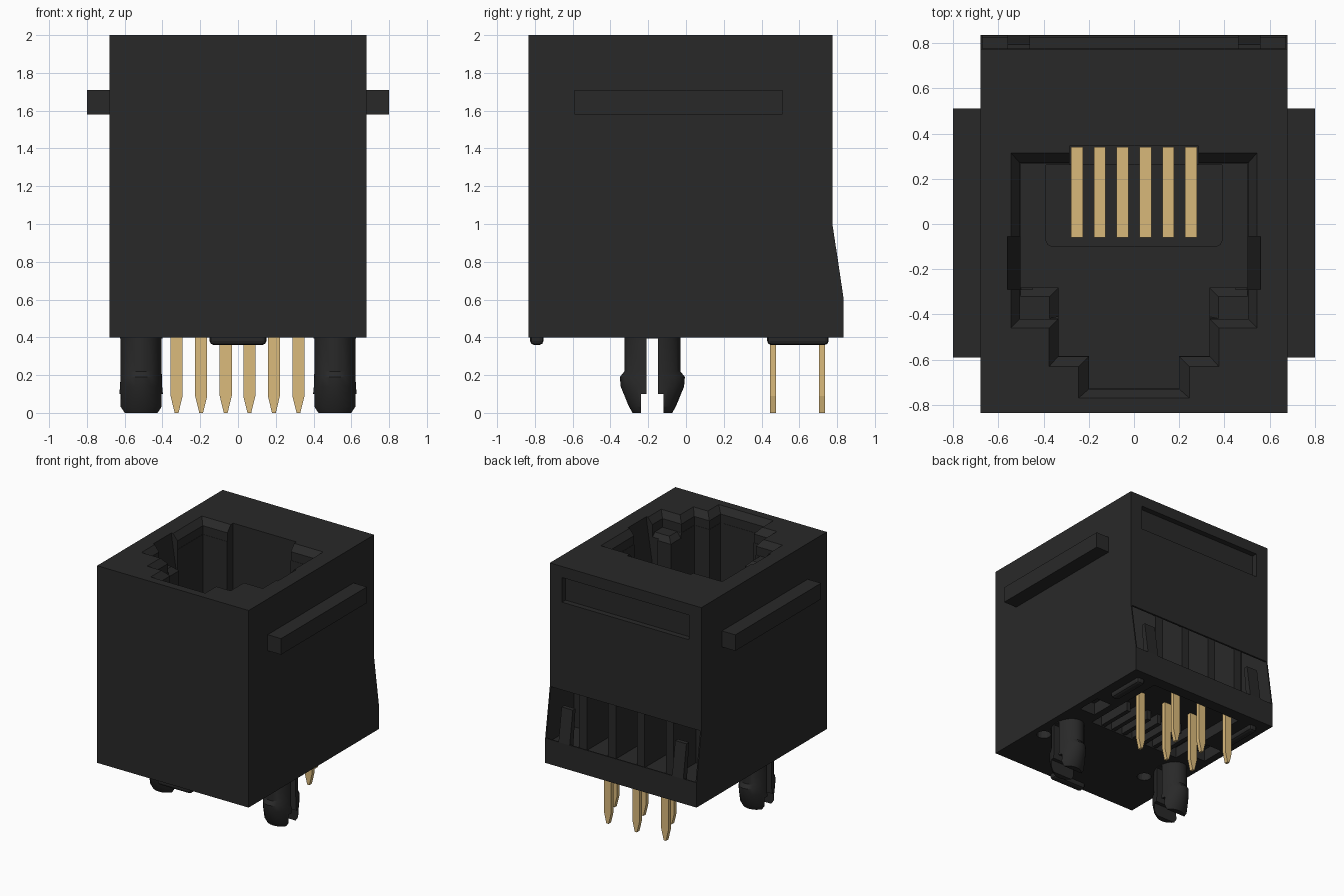
import bpy, bmesh, math

if "Cube" in bpy.data.objects:
    bpy.data.objects.remove(bpy.data.objects["Cube"], do_unlink=True)


def material(name, rgb):
    m = bpy.data.materials.new(name)
    m.use_nodes = True
    m.diffuse_color = (*rgb, 1)
    b = m.node_tree.nodes["Principled BSDF"]
    b.inputs["Base Color"].default_value = (*rgb, 1)
    b.inputs["Roughness"].default_value = 0.6
    return m


BLACK = material("black plastic", (0.022, 0.022, 0.022))
GOLD = material("gold metal", (0.71, 0.495, 0.2))


def loft(name, rings, mat=BLACK, bevel=0):
    """Closed solid through rings of equal point count."""
    bm = bmesh.new()
    vr = [[bm.verts.new(p) for p in r] for r in rings]
    n = len(vr[0])
    for a, b in zip(vr, vr[1:]):
        for i in range(n):
            j = (i + 1) % n
            bm.faces.new((a[i], a[j], b[j], b[i]))
    bm.faces.new(vr[0])
    bm.faces.new(vr[-1])
    if bevel:
        bmesh.ops.bevel(bm, geom=bm.edges[:], offset=bevel, segments=2,
                        profile=0.5, affect='EDGES')
    bmesh.ops.recalc_face_normals(bm, faces=bm.faces[:])
    me = bpy.data.meshes.new(name)
    bm.to_mesh(me)
    bm.free()
    me.materials.append(mat)
    ob = bpy.data.objects.new(name, me)
    bpy.context.collection.objects.link(ob)
    return ob


def side_prism(name, x0, x1, yz, mat=BLACK):
    return loft(name, [[(x, y, z) for y, z in yz] for x in (x0, x1)], mat)


def upright(name, levels):
    """Loft of (outline, z) levels."""
    return loft(name, [[(x, y, z) for x, y in o] for o, z in levels])


def box(name, x0, x1, y0, y1, z0, z1, bevel=0):
    base = [(x0, y0), (x1, y0), (x1, y1), (x0, y1)]
    return loft(name, [[(x, y, z) for x, y in base] for z in (z0, z1)], BLACK, bevel)


def ellipse(cx, cy, rx, ry, z, n=24):
    return [(cx + rx * math.cos(2 * math.pi * i / n),
             cy + ry * math.sin(2 * math.pi * i / n), z) for i in range(n)]


def cut(ob, cutter):
    cutter.hide_render = True
    mod = ob.modifiers.new("cut", 'BOOLEAN')
    mod.operation = 'DIFFERENCE'
    mod.solver = 'EXACT'
    mod.object = cutter
    bpy.context.view_layer.objects.active = ob
    bpy.ops.object.modifier_apply(modifier=mod.name)
    bpy.data.objects.remove(cutter, do_unlink=True)


def mirrored(half):
    return half + [(-x, y) for x, y in reversed(half)]


# Housing with a flared back foot
housing = side_prism("housing", -0.68, 0.68, [
    (-0.835, 0.4), (0.835, 0.4), (0.835, 0.6), (0.775, 1.0), (0.775, 2.0), (-0.835, 2.0)])

# Plug cavity: chamfered mouth, corner ledges with a chamfered rim, then the deep well
outer = mirrored([(.545, .315), (.545, -.46), (.375, -.46), (.375, -.63), (.245, -.63), (.245, -.77)])
inner = mirrored([(.505, .27), (.505, -.42), (.335, -.42), (.335, -.585), (.2, -.585), (.2, -.73)])
well = mirrored([(.503, .268), (.503, -.28), (.333, -.28), (.333, -.41),
                 (.333, -.418), (.333, -.583), (.198, -.583), (.198, -.728)])
rim = mirrored([(.503, .268), (.503, -.32), (.373, -.32), (.373, -.418),
                (.333, -.418), (.333, -.583), (.198, -.583), (.198, -.728)])
cut(housing, upright("mouth_cutter", [(outer, 2.1), (outer, 2.0), (inner, 1.95), (inner, 1.88)]))
cut(housing, upright("well_cutter", [(well, .62), (well, 1.84), (rim, 1.88), (rim, 1.92)]))
cut(housing, box("contact_slot_cutter", -.285, .285, .2, .345, .58, 2.1))
recess = mirrored([(.39, .262), (.39, -.07), (.381, -.091), (.36, -.10)])
cut(housing, upright("floor_recess_cutter", [(recess, .57), (recess, .7)]))
# Steep notches in the side walls
for s in (-1, 1):
    cut(housing, loft("side_notch_cutter", [
        [(s * .45, y, 1.6), (s * .5, y, 1.6), (s * .56, y, 1.99), (s * .56, y, 2.1), (s * .45, y, 2.1)]
        for y in (-.29, -.055)]))

# Slot high on the back
cut(housing, box("back_slot_cutter", -.57, .57, .73, .9, 1.71, 1.91))

# Open band across the back above the foot, hollow upward behind the wall
cut(housing, side_prism("back_opening_cutter", -.67, .67, [
    (.48, .56), (.825, .56), (.825, .601), (.9, .601), (.9, .998),
    (.76, .998), (.76, 1.6), (.48, 1.6)]))

# Underside recesses
cut(housing, box("underside_cutter", -.42, .42, .0, .74, .3, .49))
for x in (-.42, .58):
    cut(housing, loft("hole_cutter", [ellipse(x, -.38, .055, .055, z, 16) for z in (.3, .5)]))
for s in (-1, 1):
    cut(housing, box("pocket_cutter", *sorted((s * .48, s * .62)), .1, .3, .3, .5))

# Ribs and sloped tabs in the back opening
for i, x in enumerate((-.39, -.13, .13, .39)):
    box(f"back_rib_{i + 1}", x - .035, x + .035, .47, .765, .55, 1.61)
for side, s in (("left", 1), ("right", -1)):
    side_prism(f"back_tab_{side}", s * .46, s * .56,
               [(.825, .56), (.835, .6), (.795, .87), (.76, .87), (.79, .56)])

# Comb under the floor
for i in range(7):
    x = (i - 3) * .102
    box(f"comb_rib_{i + 1}", x - .018, x + .018, -.01, .3, .41, .5)

# Side rails
for side, s in (("left", 1), ("right", -1)):
    box(f"side_rail_{side}", *sorted((s * .67, s * .8)), -.59, .51, 1.58, 1.71)

# Standoff bars under the base
box("front_standoff", -.15, .15, -.825, -.755, .36, .44, bevel=.02)
for side, s in (("left", 1), ("right", -1)):
    box(f"back_standoff_{side}", s * .56 - .035, s * .56 + .035, .43, .755, .36, .44, bevel=.02)

# Split snap pegs
for side, s in (("left", 1), ("right", -1)):
    cx, cy = s * .513, -.178
    levels = [(.112, .148, .42), (.112, .148, .22), (.112, .172, .19), (.114, .168, .14),
              (.125, .125, .035), (.107, .105, 0)]
    peg = loft(f"snap_peg_{side}", [ellipse(cx, cy, rx, ry, z) for rx, ry, z in levels])
    cut(peg, box("peg_slot_cutter", cx - .3, cx + .3, cy - .03, cy + .03, .05, .395))
    cut(peg, box("peg_tip_cutter", cx - .3, cx + .3, cy - .06, cy + .06, -.1, .1))
    bpy.ops.object.select_all(action='DESELECT')
    peg.select_set(True)
    bpy.context.view_layer.objects.active = peg
    bpy.ops.object.shade_smooth_by_angle(angle=math.radians(30))

# Pointed solder pins in two staggered rows
for i, x in enumerate((-.325, -.195, -.065, .06, .19, .32)):
    y = .72 if i % 2 == 0 else .46
    outline = [(-.032, .5), (-.032, .09), (-.01, 0), (.01, 0), (.032, .09), (.032, .5)]
    loft(f"solder_pin_{i + 1}", [[(x + dx, yy, z) for dx, z in outline]
                                 for yy in (y - .016, y + .016)], GOLD)

# Flat contacts lying low in the well
for i in range(6):
    x = (i - 2.5) * .101
    side_prism(f"contact_{i + 1}", x - .026, x + .026,
               [(-.06, .65), (.34, .66), (.34, .57), (.315, .57), (.315, .635), (-.06, .625)], GOLD)
